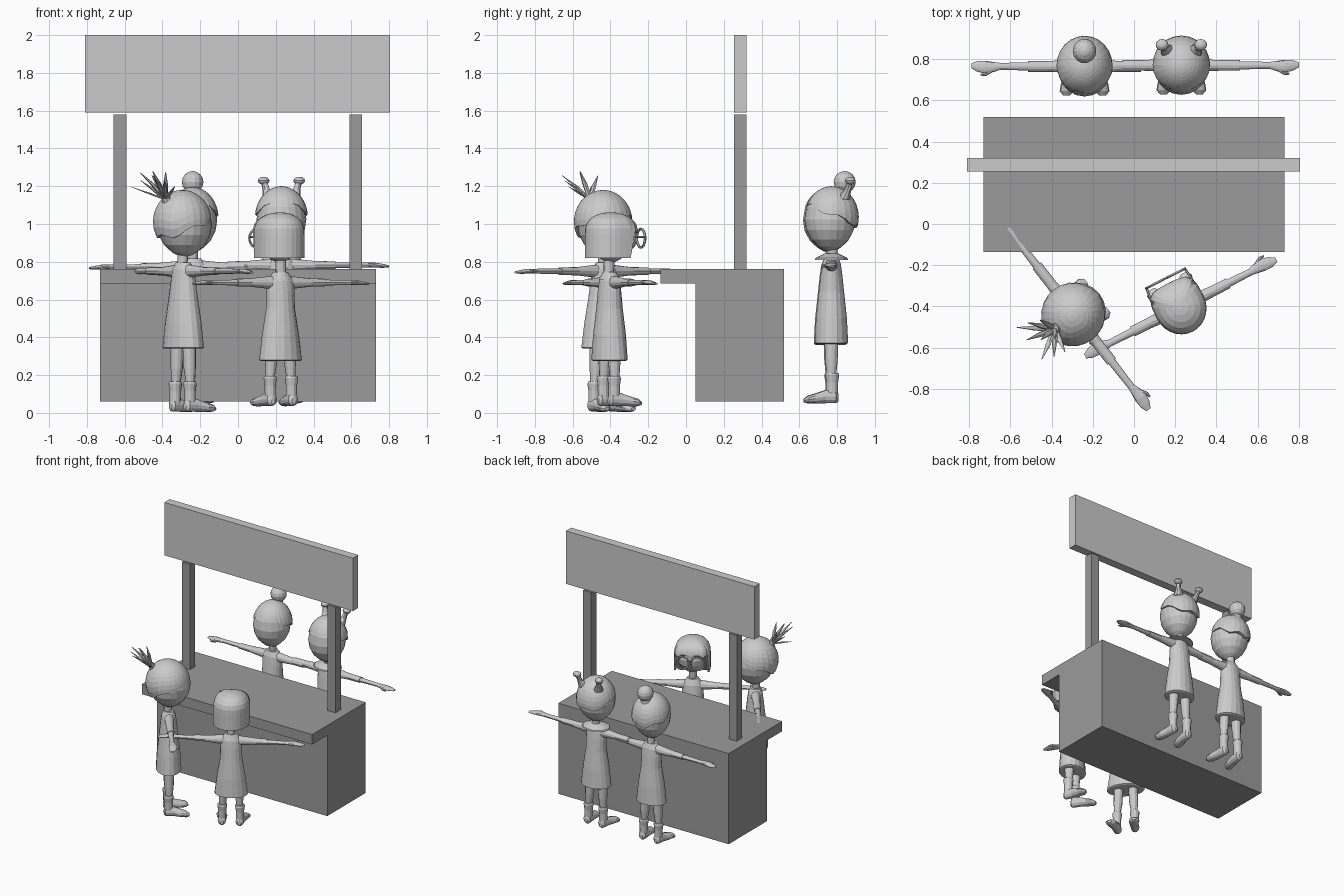
import bpy, bmesh, math
from mathutils import Matrix, Vector

if "Cube" in bpy.data.objects:
    bpy.data.objects.remove(bpy.data.objects["Cube"])

def material(name, v):
    m = bpy.data.materials.new(name)
    m.diffuse_color = (v, v, v, 1)
    m.use_nodes = True
    m.node_tree.nodes["Principled BSDF"].inputs["Base Color"].default_value = m.diffuse_color
    return m

LIGHT = material("light grey", 0.6)
DARK = material("mid grey", 0.33)

def finish(name, bm, mat, M=Matrix()):
    bmesh.ops.recalc_face_normals(bm, faces=bm.faces[:])
    me = bpy.data.meshes.new(name)
    bm.to_mesh(me)
    bm.free()
    me.materials.append(mat)
    ob = bpy.data.objects.new(name, me)
    ob.matrix_world = M
    bpy.context.collection.objects.link(ob)
    return ob

def box(name, lo, hi, mat):
    bm = bmesh.new()
    bmesh.ops.create_cube(bm, size=1)
    for v in bm.verts:
        v.co = Vector([lo[i] + (v.co[i] + 0.5) * (hi[i] - lo[i]) for i in range(3)])
    return finish(name, bm, mat)

def skin(bm, rings, cap_ends=True):
    n = len(rings[0])
    for a, b in zip(rings, rings[1:]):
        for i in range(n):
            bm.faces.new((a[i], a[(i + 1) % n], b[(i + 1) % n], b[i]))
    if cap_ends:
        bm.faces.new(rings[0])
        bm.faces.new(rings[-1])

def loft(name, M, sections, axis="z", sides=16):
    """Elliptical sections (x, y, z, ru, rv) joined along an axis."""
    bm = bmesh.new()
    rings = []
    for x, y, z, ru, rv in sections:
        ring = []
        for i in range(sides):
            a = 2 * math.pi * i / sides
            u, v = ru * math.cos(a), rv * math.sin(a)
            d = {"z": (u, v, 0), "x": (0, u, v), "y": (u, 0, v)}[axis]
            ring.append(bm.verts.new((x + d[0], y + d[1], z + d[2])))
        rings.append(ring)
    skin(bm, rings)
    return finish(name, bm, LIGHT, M)

def ball(name, M, c, r, sides=14, rows=8):
    s = []
    for i in range(rows + 1):
        t = min(max(math.pi * i / rows, 0.08), math.pi - 0.08)
        s.append((c[0], c[1], c[2] - r[2] * math.cos(t), r[0] * math.sin(t), r[1] * math.sin(t)))
    return loft(name, M, s, "z", sides)

def hair_cap(name, M, c, r, edge, straight=False, sides=24, rows=9):
    """Cap over the head, cut off below at a height that varies around it."""
    bm = bmesh.new()
    rings = []
    for k in range(rows + 2):
        t = min(max(k, 0.25), rows) / rows
        t = 1 - math.cos(t * math.pi / 2)
        inner = 0.9 if k > rows else 1
        ring = []
        for i in range(sides):
            a = 2 * math.pi * i / sides
            top = c[2] + r[2]
            z = top - (top - edge(a)) * t
            h = (z - c[2]) / r[2]
            f = 1 if straight and h < 0 else max(0, 1 - abs(h) ** (2.6 if straight else 2)) ** 0.5
            ca, sa = math.cos(a), math.sin(a)
            if straight and sa < 0:      # squarer fringe
                f *= (ca ** 4 + sa ** 4) ** -0.25
            ring.append(bm.verts.new((c[0] + r[0] * f * inner * ca, c[1] + r[1] * f * inner * sa, z)))
        rings.append(ring)
    skin(bm, rings)
    return finish(name, bm, LIGHT, M)

def figure(tag, x, y, turn, foot, hem, arm, span, head_z, head_r, flare):
    M = Matrix.Translation((x, y, 0)) @ Matrix.Rotation(math.radians(turn), 4, "Z")
    top = arm + 0.045
    L = top - hem
    # dress
    loft(tag + "_dress", M, [(0, 0, hem, flare - 0.01, 0.08), (0, 0, hem + 0.005, flare, 0.09),
         (0, 0, hem + L * 0.3, flare * 0.86, 0.083), (0, 0, hem + L * 0.6, flare * 0.67, 0.068),
         (0, 0, hem + L * 0.8, 0.077, 0.058), (0, 0, hem + L * 0.92, 0.075, 0.05),
         (0, 0, top, 0.045, 0.035)], sides=18)
    # neck
    chin = head_z - head_r[2]
    loft(tag + "_neck", M, [(0, 0.005, top - 0.03, 0.036, 0.034), (0, 0.005, top, 0.027, 0.027),
         (0, 0, chin + 0.04, 0.03, 0.03)], sides=12)
    # head
    prof = [(-1, .2), (-.88, .45), (-.65, .74), (-.35, .93), (0, 1), (.4, .92), (.7, .71), (.9, .43), (1, .05)]
    loft(tag + "_head", M, [(0, -0.008, head_z + head_r[2] * h, head_r[0] * f, head_r[1] * f)
                            for h, f in prof], sides=20)
    for side, s in (("left", 1), ("right", -1)):
        # sleeve, arm and hand
        loft(f"{tag}_{side}_sleeve", M, [(s * 0.04, 0, arm, .034, .036), (s * 0.10, 0, arm, .03, .03),
             (s * 0.18, 0, arm, .026, .022), (s * span * 0.5, 0, arm, .026, .02)], "x", 12)
        loft(f"{tag}_{side}_arm", M, [(s * span * 0.45, 0, arm, .02, .016), (s * (span - 0.14), 0, arm, .017, .013),
             (s * (span - 0.11), -.003, arm, .024, .013), (s * (span - 0.07), -.004, arm, .031, .013),
             (s * (span - 0.03), 0, arm - .004, .026, .01), (s * span, .003, arm - .006, .012, .005)], "x", 12)
        loft(f"{tag}_{side}_thumb", M, [(s * (span - 0.105), -.015, arm, .012, .01),
             (s * (span - 0.07), -.037, arm - .004, .01, .009), (s * (span - 0.045), -.041, arm - .006, .004, .004)], "x", 8)
        # leg
        loft(f"{tag}_{side}_leg", M, [(s * .063, 0, foot + .04, .023, .025), (s * .062, 0, foot + .14, .022, .024),
             (s * .056, 0, foot + .23, .031, .033), (s * .05, 0, hem + .06, .036, .038)], sides=12)
        # ankle cuff
        loft(f"{tag}_{side}_cuff", M, [(s * .063, .004, foot + .03, .028, .03), (s * .063, .004, foot + .11, .029, .031),
             (s * .063, .004, foot + .15, .035, .037), (s * .063, .004, foot + .16, .03, .032)], sides=12)
        # foot
        loft(f"{tag}_{side}_foot", M, [(s * .062, .037, foot + .03, .012, .02), (s * .063, .025, foot + .036, .029, .034),
             (s * .067, -.03, foot + .036, .031, .035), (s * .077, -.085, foot + .026, .038, .026),
             (s * .085, -.12, foot + .021, .036, .021), (s * .088, -.142, foot + .016, .015, .01)], "y", 12)
    return M

# stall
box("counter_body", (-.73, .05, .06), (.73, .52, .69), DARK)
box("counter_top", (-.73, -.135, .685), (.73, .52, .762), DARK)
for side, x in (("left", -.625), ("right", .623)):
    box(side + "_post", (x - .034, .255, .762), (x + .034, .32, 1.58), DARK)
box("sign_board", (-.81, .255, 1.59), (.806, .32, 2.0), LIGHT)

# figure behind the counter with a top bun
M = figure("bun_figure", -.24, .765, 0, .05, .36, .772, .55, 1.02, (.13, .138, .165), .115)
hair_cap("bun_hair", M, (0, .002, 1.03), (.137, .147, .165),
         lambda a: 1.045 - .055 * math.sin(a) + .013 * math.sin(6 * a))
ball("hair_bun", M, (0, .075, 1.222), (.057, .06, .058))
loft("bun_tie", M, [(0, .06, 1.14, .045, .045), (0, .07, 1.19, .03, .03)], sides=12)

# figure behind the counter with two small knots
M = figure("knot_figure", .23, .77, 0, .05, .365, .782, .57, 1.025, (.132, .135, .165), .115)
hair_cap("knot_hair", M, (0, .002, 1.035), (.14, .143, .165),
         lambda a: 1.05 - .055 * math.sin(a) + .012 * math.sin(5 * a))
for side, s in (("left", 1), ("right", -1)):
    loft(side + "_knot_stem", M, [(s * .06, .06, 1.13, .04, .04), (s * .08, .085, 1.18, .02, .02),
                                  (s * .092, .098, 1.225, .016, .016)], sides=10)
    ball(side + "_knot", M, (s * .094, .1, 1.229), (.031, .028, .021), 12, 6)
loft("collar", M, [(0, 0, .81, .105, .088), (0, 0, .82, .1, .085), (0, 0, .843, .04, .038)])

# front figure with a spiky tail
M = figure("tail_figure", -.29, -.435, 128, .005, .34, .75, .59, 1.0, (.145, .148, .17), .135)
hair_cap("tail_hair", M, (0, .006, 1.012), (.154, .158, .168),
         lambda a: .99 - .06 * math.sin(a) + .014 * math.sin(5 * a))
loft("tail_tie", M, [(0, .09, 1.08, .035, .035), (0, .125, 1.16, .022, .022)], sides=10)
for k in range(9):
    t = math.radians(-80 + 20 * k)
    dx, dz = .12 * math.sin(t), .04 + .1 * math.cos(t)
    dy = .03 + .055 * (k % 3)
    loft(f"tail_spike_{k}", M, [(0, .12, 1.13, .014, .014), (dx * .5, .12 + dy * .5, 1.13 + dz * .6, .013, .013),
                                (dx, .12 + dy, 1.14 + dz, .002, .002)], sides=6)

# front figure with bowl hair and glasses
M = figure("glasses_figure", .225, -.405, 206.8, .035, .275, .69, .52, .925, (.115, .12, .125), .118)
def bowl_edge(a):
    front = -math.sin(a)
    return .82 if front < .45 else .965 + .012 * math.sin(9 * a)
hair_cap("bowl_hair", M, (0, .0, .95), (.126, .132, .112), bowl_edge, True, 28)
for side, s in (("left", 1), ("right", -1)):
    bpy.ops.mesh.primitive_torus_add(major_segments=20, minor_segments=6, major_radius=.049, minor_radius=.007)
    ring = bpy.context.object
    ring.name = side + "_glasses_ring"
    ring.data.materials.append(LIGHT)
    ring.matrix_world = M @ Matrix.Translation((s * .056, -.158, .925)) @ Matrix.Rotation(math.pi / 2, 4, "X")
    loft(side + "_glasses_arm", M, [(s * .105, -.158, .93, .006, .006), (s * .118, -.03, .935, .006, .006)], "y", 6)
loft("coat_collar", M, [(0, 0, .705, .068, .055), (0, 0, .745, .04, .036)])
